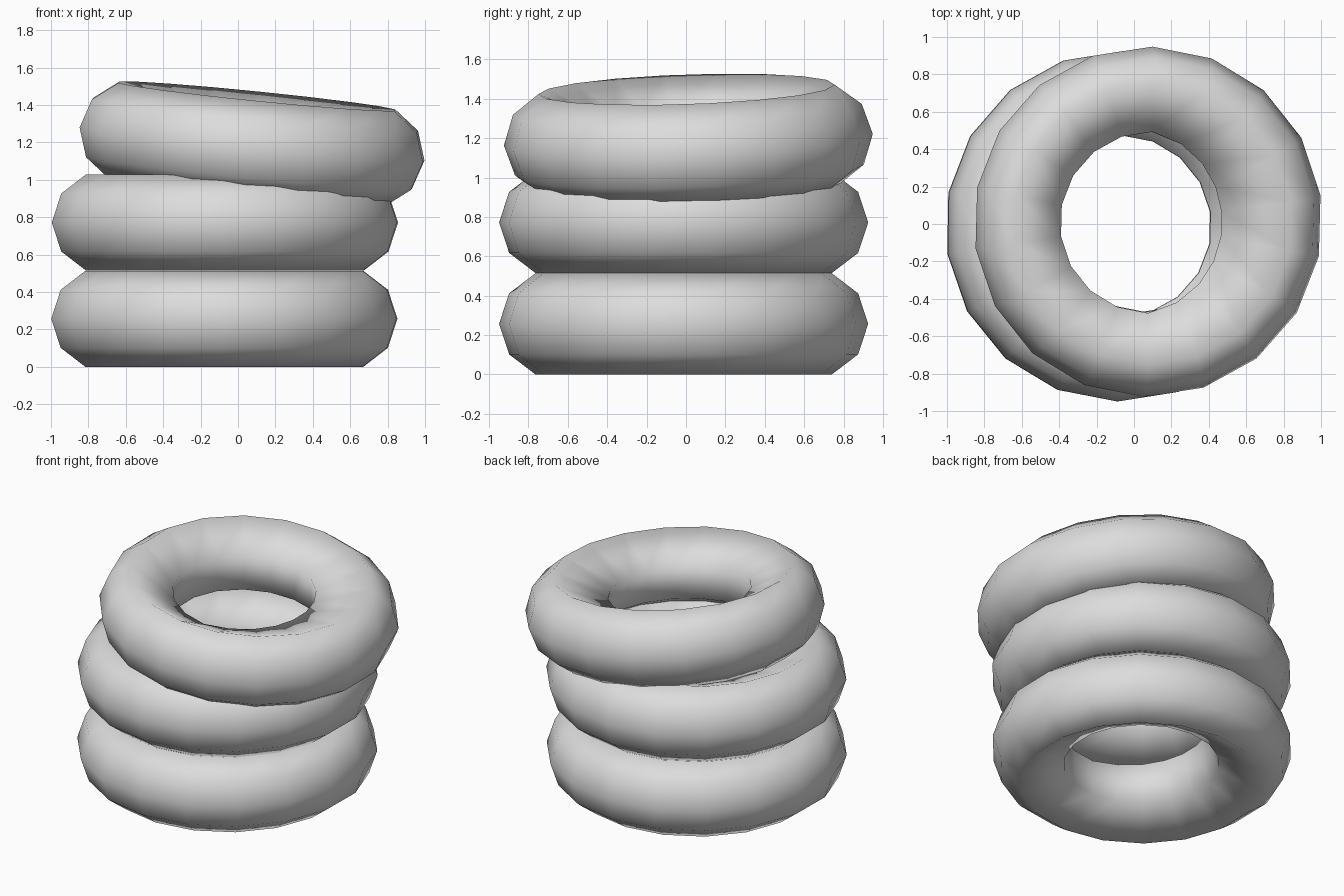
import bpy, bmesh
from math import sin, cos, pi, radians

cube = bpy.data.objects.get("Cube")
if cube:
    bpy.data.objects.remove(cube, do_unlink=True)

rubber = bpy.data.materials.new("light_grey_rubber")
rubber.use_nodes = True
grey = (0.72, 0.72, 0.72, 1)
rubber.diffuse_color = grey
rubber.node_tree.nodes["Principled BSDF"].inputs["Base Color"].default_value = grey

SEGMENTS = 18
PINCH = 0.1  # how far the upper lip of the hole bulges inward on one side
# Half section of a ring as radius and height: shoulder, rim, lip of the hole
HALF = [(0.886, 0.155), (0.752, 0.257), (0.485, 0.12)]
SECTION = [(0.937, 0)] + HALF + [(r, -z) for r, z in reversed(HALF)]
UPPER_LIP = len(HALF)


def ring(name, location, rotation):
    """Sweep the section round the vertical axis."""
    bm = bmesh.new()
    loops = []
    for i in range(SEGMENTS):
        a = pi / 2 + 2 * pi * i / SEGMENTS
        loop = []
        for j, (r, z) in enumerate(SECTION):
            if j == UPPER_LIP:
                r -= PINCH * max(0, -cos(a))
            loop.append(bm.verts.new((r * cos(a), r * sin(a), z)))
        loops.append(loop)
    n = len(SECTION)
    for i in range(SEGMENTS):
        p, q = loops[i], loops[(i + 1) % SEGMENTS]
        for j in range(n):
            k = (j + 1) % n
            bm.faces.new((p[j], q[j], q[k], p[k])).smooth = True
    bmesh.ops.recalc_face_normals(bm, faces=bm.faces)
    mesh = bpy.data.meshes.new(name)
    bm.to_mesh(mesh)
    bm.free()
    mesh.materials.append(rubber)
    obj = bpy.data.objects.new(name, mesh)
    obj.location = location
    obj.rotation_euler = [radians(d) for d in rotation]
    bpy.context.collection.objects.link(obj)


# Two level rings with a third, turned half round, leaning on top
ring("bottom_tyre", (-0.073, -0.012, 0.257), (0, 0, -1))
ring("middle_tyre", (-0.07, -0.012, 0.772), (0, 0, -1))
ring("top_tyre", (0.075, 0.012, 1.192), (-1.8, -5.8, 178.7))
